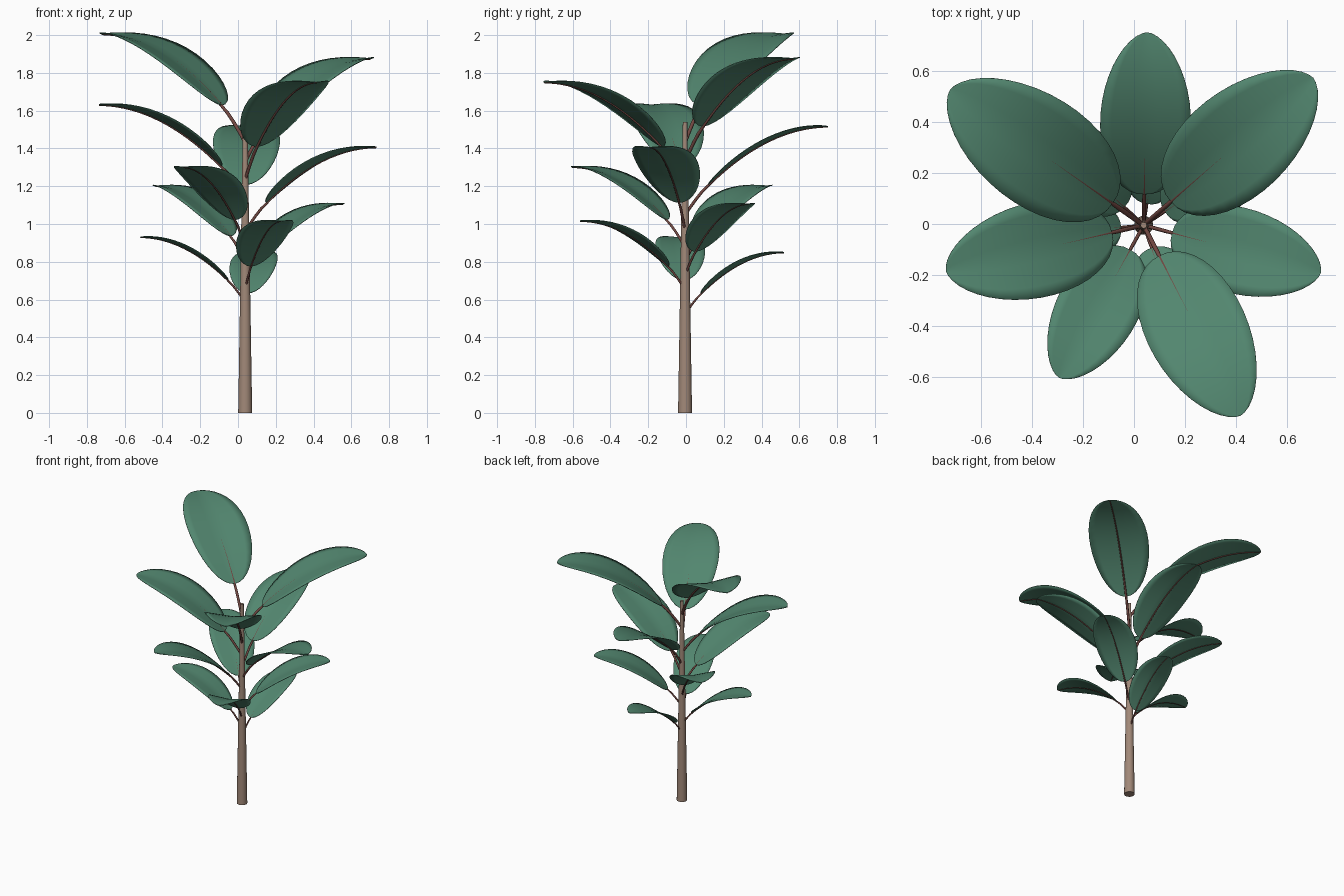
import bpy, bmesh, math
from mathutils import Vector

if "Cube" in bpy.data.objects:
    bpy.data.objects.remove(bpy.data.objects["Cube"])

BASE = Vector((0.038, -0.005, 0))


def material(name, rgb):
    m = bpy.data.materials.new(name)
    m.diffuse_color = (*rgb, 1)
    m.use_nodes = True
    m.node_tree.nodes["Principled BSDF"].inputs["Base Color"].default_value = m.diffuse_color
    return m


BARK = material("bark", (0.36, 0.25, 0.19))
STALK = material("stalk", (0.17, 0.065, 0.055))
GREEN = material("leaf_green", (0.085, 0.24, 0.16))


def finish(obj, mat, angle=40):
    obj.data.materials.append(mat)
    bpy.ops.object.select_all(action='DESELECT')
    obj.select_set(True)
    bpy.context.view_layer.objects.active = obj
    if obj.type == 'CURVE':
        bpy.ops.object.convert(target='MESH')
    bpy.ops.object.shade_smooth_by_angle(angle=math.radians(angle))


def tube(name, points, radii, mat):
    cu = bpy.data.curves.new(name, 'CURVE')
    cu.dimensions = '3D'
    cu.bevel_depth = 1
    cu.bevel_resolution = 2
    cu.use_fill_caps = True
    sp = cu.splines.new('POLY')
    sp.points.add(len(points) - 1)
    for p, co, r in zip(sp.points, points, radii):
        p.co = (*co, 1)
        p.radius = r
    ob = bpy.data.objects.new(name, cu)
    bpy.context.collection.objects.link(ob)
    finish(ob, mat, 60)


def blade_point(t):
    """Midrib arch in (radius, height), flattening out at the tip."""
    return 0.162 + 0.838 * t, 0.212 + 0.408 * (1 - (1 - t) ** 2)


def leaf(i):
    size = 0.53 * 1.052 ** i
    az = math.radians(81 + 104 * i)
    out = Vector((math.cos(az), math.sin(az), 0))
    side = Vector((-out.y, out.x, 0))
    root = BASE + Vector((0, 0, 0.52 + 0.062 * i + 0.0019 * i * i))

    def place(rz):
        return root + out * (rz[0] * size) + Vector((0, 0, rz[1] * size))

    # blade: pointed oval grid with a shallow fold along the midrib
    rows, cols = 20, 8
    bm = bmesh.new()
    grid, mids = [], []
    for k in range(rows + 1):
        t = 0.5 - 0.5 * math.cos(math.pi * k / rows)
        slope = 0.816 * (1 - t) / 0.838
        normal = (Vector((0, 0, 1)) - out * slope).normalized()
        w = 0.235 * size * t ** 0.5 * (1 - t) ** 0.6 / 0.469
        mid = place(blade_point(t))
        mids.append(mid - normal * 0.004 * size)
        if k in (0, rows):
            grid.append([bm.verts.new(mid)] * (cols + 1))
            continue
        grid.append([bm.verts.new(mid + side * u * w + normal * abs(u) * w * 0.1)
                     for u in (2 * c / cols - 1 for c in range(cols + 1))])
    for a, b in zip(grid, grid[1:]):
        for c in range(cols):
            vs = list(dict.fromkeys((a[c], b[c], b[c + 1], a[c + 1])))
            bm.faces.new(vs)
    bmesh.ops.recalc_face_normals(bm, faces=bm.faces)
    me = bpy.data.meshes.new("leaf")
    bm.to_mesh(me)
    bm.free()
    ob = bpy.data.objects.new(f"leaf_{i + 1}", me)
    bpy.context.collection.objects.link(ob)
    sol = ob.modifiers.new("thickness", 'SOLIDIFY')
    sol.thickness = 0.004
    sol.offset = 0
    finish(ob, GREEN)

    # stalk from the trunk, running on as the midrib under the blade
    stem = [place((0.162 * s, 0.212 * (1.2 * s - 0.2 * s * s)))
            for s in (0, 0.25, 0.5, 0.75)]
    path = stem + mids
    n = len(path) - 1
    radii = [size * (0.0105 if k < 4 else 0.009 - 0.0065 * (k - 4) / (n - 4))
             for k in range(n + 1)]
    tube(f"leaf_stalk_{i + 1}", path, radii, STALK)


# tapered trunk
bpy.ops.mesh.primitive_cone_add(vertices=24, radius1=0.037, radius2=0.012, depth=1.54,
                                location=BASE + Vector((0, 0, 0.77)))
trunk = bpy.context.object
trunk.name = "trunk"
finish(trunk, BARK)

# twelve leaves spiralling up the trunk, growing larger with height
for i in range(12):
    leaf(i)
